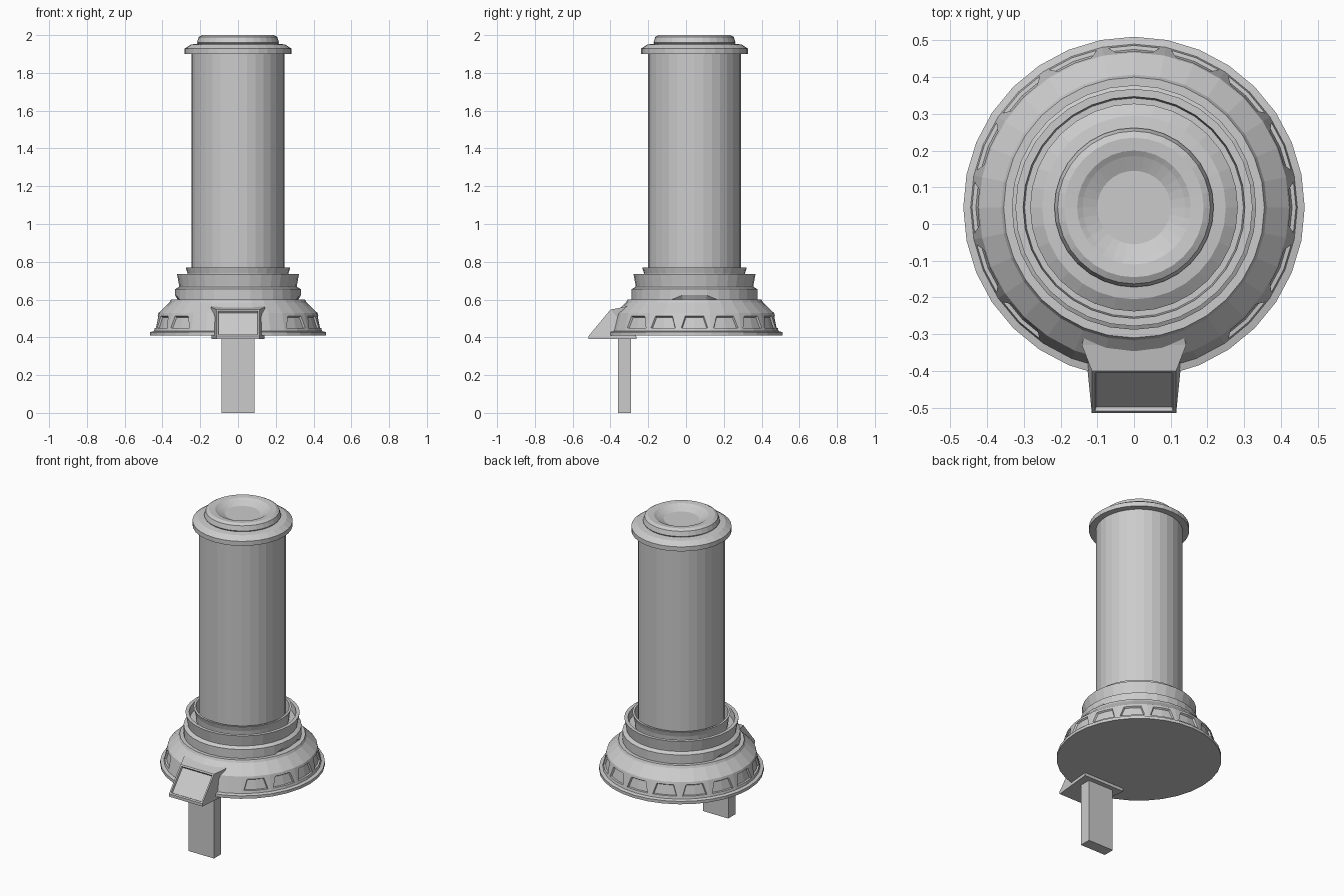
import bpy, bmesh
from math import cos, sin, atan2, pi, radians

if "Cube" in bpy.data.objects:
    bpy.data.objects.remove(bpy.data.objects["Cube"])

CY = 0.045      # axis of the round parts
SEG = 32


def finish(name, bm):
    bmesh.ops.recalc_face_normals(bm, faces=bm.faces)
    mesh = bpy.data.meshes.new(name)
    bm.to_mesh(mesh)
    bm.free()
    ob = bpy.data.objects.new(name, mesh)
    bpy.context.collection.objects.link(ob)
    return ob


def lathe(profile):
    """Revolve (radius, z) points, capping both ends with flat discs."""
    bm = bmesh.new()
    rings = [[bm.verts.new((r * cos(2 * pi * i / SEG), CY + r * sin(2 * pi * i / SEG), z))
              for i in range(SEG)] for r, z in profile]
    bands = []
    for a, b in zip(rings, rings[1:]):
        bands.append([bm.faces.new((a[i], a[(i + 1) % SEG], b[(i + 1) % SEG], b[i]))
                      for i in range(SEG)])
    bm.faces.new(rings[0][::-1])
    bm.faces.new(rings[-1])
    return bm, rings, bands


# Flared base with recessed trapezoid windows
bm, rings, bands = lathe([(0.465, 0.41), (0.465, 0.428), (0.445, 0.433), (0.422, 0.528),
                          (0.362, 0.585), (0.355, 0.60), (0.30, 0.60)])
bmesh.ops.recalc_face_normals(bm, faces=bm.faces)
wall = bands[2]
for k in range(16):
    if k in (11, 12, 13):       # covered by the hood
        continue
    pair = [wall[(2 * k - 1) % SEG], wall[2 * k]]
    bmesh.ops.inset_region(bm, faces=pair, thickness=0.016, use_even_offset=True)
    mid = 2 * pi * k / 16
    for v in {v for f in pair for v in f.verts}:
        x, y = v.co.x, v.co.y - CY
        off = (atan2(y, x) - mid + pi) % (2 * pi) - pi
        if v.co.z > 0.48 and abs(off) > 0.05:
            turn = -radians(2.5) * (1 if off > 0 else -1)
            v.co.x = x * cos(turn) - y * sin(turn)
            v.co.y = CY + x * sin(turn) + y * cos(turn)
    bmesh.ops.inset_region(bm, faces=pair, thickness=0.004, depth=-0.01, use_even_offset=True)
finish("base", bm)

# Lower collar, undercut at both sides
bm, rings, bands = lathe([(0.315, 0.59), (0.333, 0.597), (0.333, 0.655), (0.312, 0.667), (0.28, 0.667)])
for v in rings[1]:
    if abs(atan2(v.co.y - CY, abs(v.co.x))) < 0.25:
        v.co.z += 0.026
finish("lower_collar", bm)

# Upper collar: outer rim, groove, and inner flared ring around the tube
bm, rings, bands = lathe([(0.31, 0.66), (0.312, 0.675), (0.323, 0.735), (0.302, 0.735), (0.298, 0.69),
                          (0.262, 0.69), (0.268, 0.74), (0.277, 0.77), (0.264, 0.77), (0.255, 0.70),
                          (0.20, 0.70)])
finish("upper_collar", bm)

# Tall tube
bm, rings, bands = lathe([(0.245, 0.66), (0.245, 1.91)])
finish("tube", bm)

# Dished cap
bm, rings, bands = lathe([(0.24, 1.90), (0.283, 1.90), (0.283, 1.928), (0.25, 1.95), (0.212, 1.955),
                          (0.217, 1.962), (0.208, 1.99), (0.19, 2.0), (0.155, 1.997),
                          (0.14, 1.988), (0.10, 1.97)])
finish("cap", bm)

# Front hood: side outline (y, z, half width), recessed sloping panel
outline = [(-0.515, 0.39, 0.115), (-0.515, 0.408, 0.115), (-0.40, 0.547, 0.115),
           (-0.33, 0.56, 0.142), (-0.28, 0.575, 0.13), (-0.262, 0.39, 0.14)]
bm = bmesh.new()
left, right = [[bm.verts.new((s * w, y, z)) for y, z, w in outline] for s in (-1, 1)]
quads = []
for i in range(len(outline)):
    j = (i + 1) % len(outline)
    quads.append(bm.faces.new((left[i], left[j], right[j], right[i])))
sides = [bm.faces.new(left), bm.faces.new(right)]
bmesh.ops.recalc_face_normals(bm, faces=bm.faces)
bmesh.ops.triangulate(bm, faces=sides)
bmesh.ops.inset_region(bm, faces=[quads[1]], thickness=0.013)
bmesh.ops.inset_region(bm, faces=[quads[1]], thickness=0.004, depth=-0.012)
finish("hood", bm)

# Support post under the hood
bm = bmesh.new()
bmesh.ops.create_cube(bm, size=1)
for v in bm.verts:
    v.co = (v.co.x * 0.175, -0.326 + v.co.y * 0.07, 0.20 + v.co.z * 0.40)
finish("post", bm)
